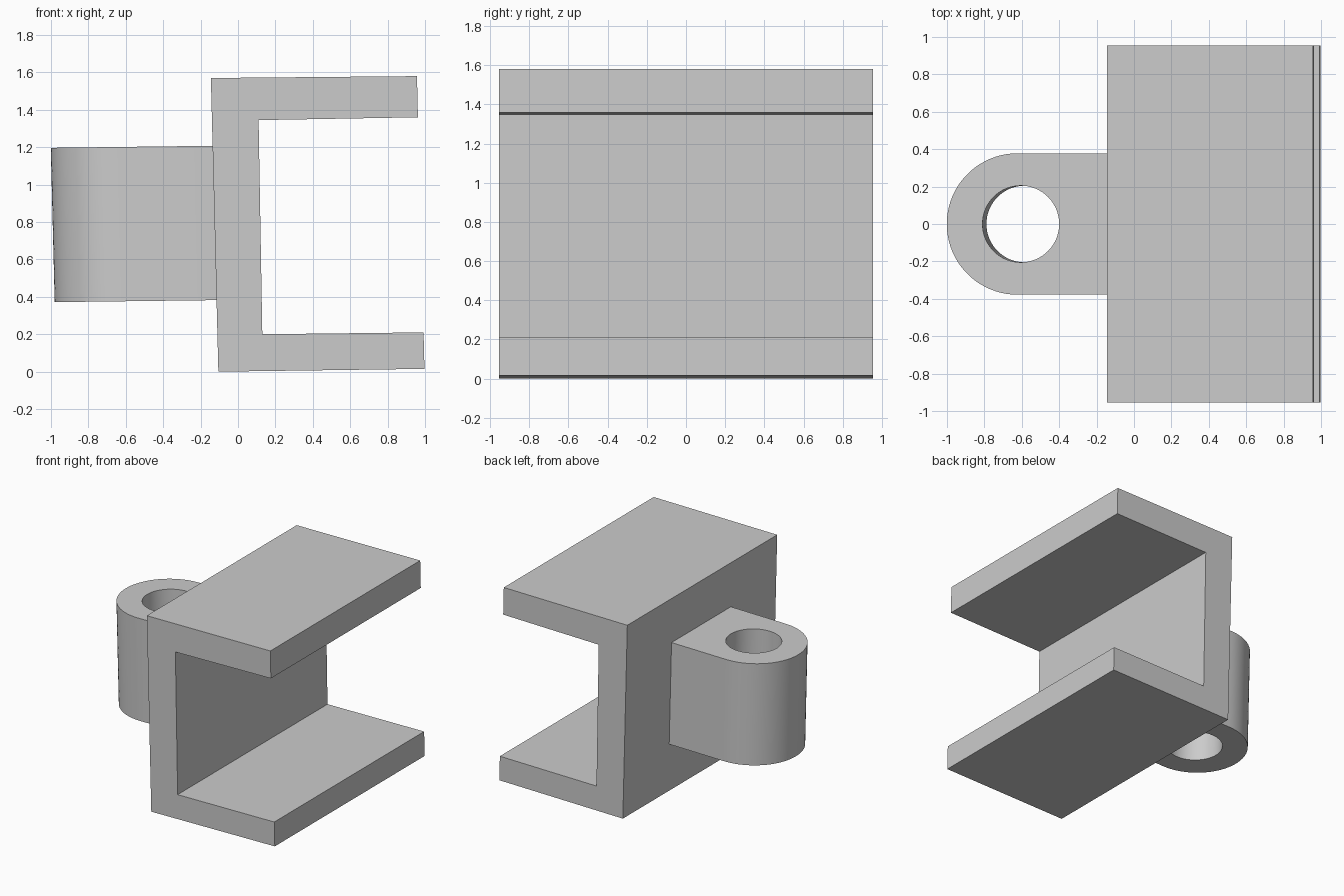
import bpy
import bmesh
import math
from mathutils import Matrix, Vector

if "Cube" in bpy.data.objects:
    bpy.data.objects.remove(bpy.data.objects["Cube"], do_unlink=True)

grey = bpy.data.materials.new("plain grey")
grey.use_nodes = True
colour = (0.6, 0.6, 0.6, 1)
grey.diffuse_color = colour
grey.node_tree.nodes["Principled BSDF"].inputs["Base Color"].default_value = colour


def prism(name, outline, travel):
    """Extrude a closed outline of 3D points along a vector."""
    bm = bmesh.new()
    face = bm.faces.new([bm.verts.new(p) for p in outline])
    swept = bmesh.ops.extrude_face_region(bm, geom=[face], use_keep_orig=True)
    moved = [v for v in swept["geom"] if isinstance(v, bmesh.types.BMVert)]
    bmesh.ops.translate(bm, verts=moved, vec=travel)
    bmesh.ops.recalc_face_normals(bm, faces=bm.faces)
    mesh = bpy.data.meshes.new(name)
    bm.to_mesh(mesh)
    bm.free()
    mesh.materials.append(grey)
    obj = bpy.data.objects.new(name, mesh)
    bpy.context.collection.objects.link(obj)
    return obj


def arc(cx, radius, start, end, steps):
    angles = [math.radians(start + (end - start) * i / steps) for i in range(steps + 1)]
    return [(cx + radius * math.cos(a), radius * math.sin(a)) for a in angles]


# Channel bracket: slightly leaning C section, open to the left
half_depth = 0.955
section = [(-0.105, 0), (0.997, 0.015), (0.992, 0.21), (0.13, 0.2),
           (0.11, 1.345), (0.962, 1.36), (0.957, 1.58), (-0.145, 1.57)]
prism("channel_bracket", [(x, -half_depth, z) for x, z in section],
      Vector((0, 2 * half_depth, 0)))

# Hinge lug: rounded block leaning with the bracket, buried in its back wall
lean, slope = -0.0255, 0.0125
bottom, height = 0.384, 0.825


def lug_points(plan, z):
    return [(x, y, z + slope * x) for x, y in plan]


plan = arc(-0.602, 0.378, 90, 270, 40) + [(-0.04, -0.378), (-0.04, 0.378)]
lug = prism("hinge_lug", lug_points(plan, bottom), Vector((lean * height, 0, height)))

# Pin hole, cut right through the lug
extra = 0.1
hole_plan = arc(-0.584 - lean * extra, 0.205, 0, 360, 64)[:-1]
cutter = prism("pin_hole_cutter", lug_points(hole_plan, bottom - extra),
               Vector((lean, 0, 1)) * (height + 2 * extra))
cutter.hide_render = True

cut = lug.modifiers.new("pin hole", "BOOLEAN")
cut.operation = "DIFFERENCE"
cut.solver = "EXACT"
cut.object = cutter
bpy.ops.object.select_all(action="DESELECT")
bpy.context.view_layer.objects.active = lug
lug.select_set(True)
bpy.ops.object.modifier_apply(modifier=cut.name)
bpy.data.objects.remove(cutter, do_unlink=True)
bpy.ops.object.shade_smooth_by_angle(angle=math.radians(30))
